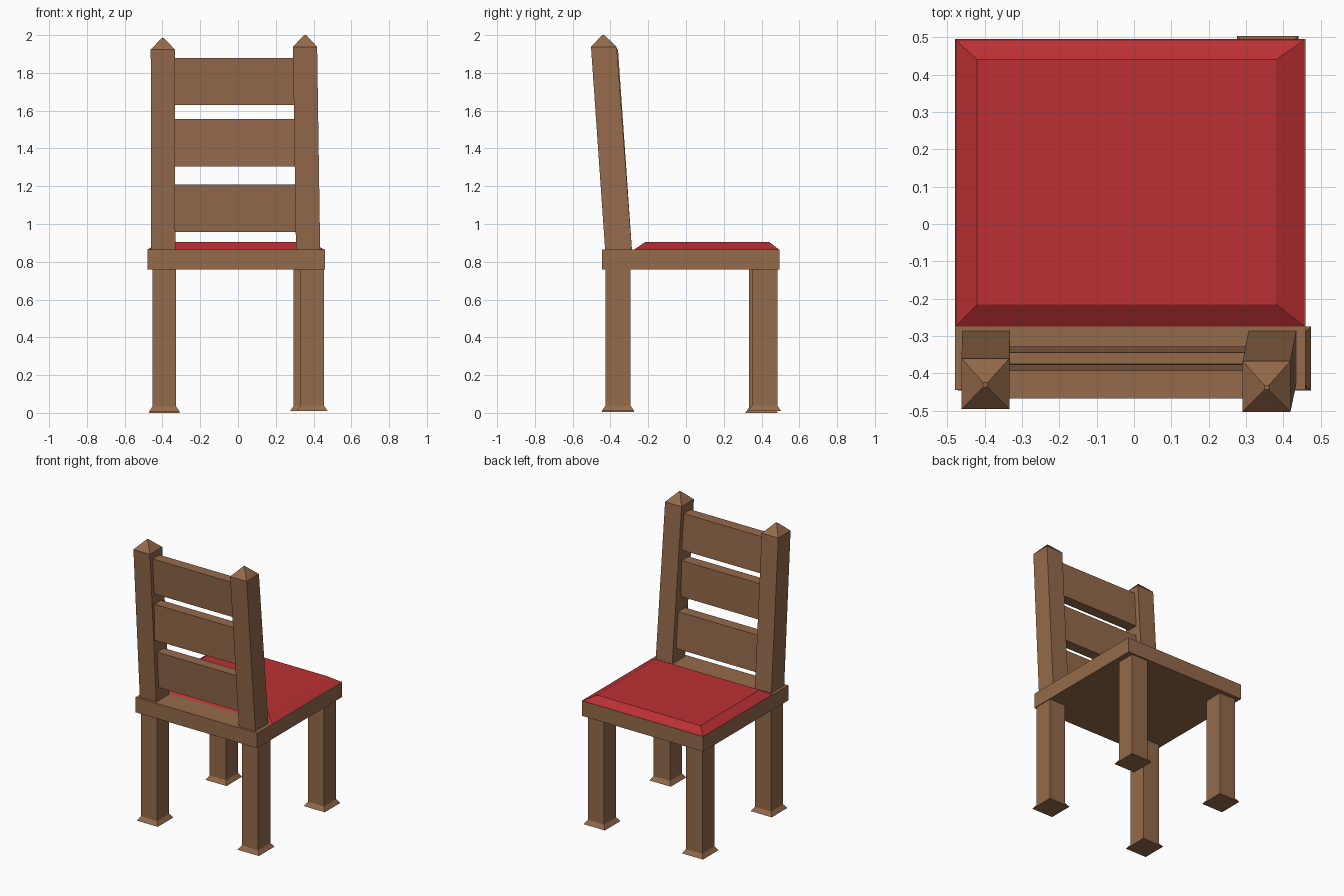
import bpy, bmesh

if "Cube" in bpy.data.objects:
    bpy.data.objects.remove(bpy.data.objects["Cube"])

def material(name, color):
    m = bpy.data.materials.new(name)
    m.diffuse_color = (*color, 1)
    m.use_nodes = True
    m.node_tree.nodes["Principled BSDF"].inputs["Base Color"].default_value = m.diffuse_color
    return m

wood = material("wood", (0.30, 0.145, 0.07))
red = material("red_cushion", (0.50, 0.03, 0.035))

def loft(name, rings, mat):
    """Stack rectangular rings (x0, x1, y0, y1, z) into one closed solid."""
    bm = bmesh.new()
    loops = [[bm.verts.new(p) for p in ((a, c, z), (b, c, z), (b, d, z), (a, d, z))]
             for a, b, c, d, z in rings]
    for lo, hi in zip(loops, loops[1:]):
        for i in range(4):
            j = (i + 1) % 4
            bm.faces.new((lo[i], lo[j], hi[j], hi[i]))
    bm.faces.new(loops[0][::-1])
    bm.faces.new(loops[-1])
    me = bpy.data.meshes.new(name)
    bm.to_mesh(me)
    bm.free()
    me.materials.append(mat)
    ob = bpy.data.objects.new(name, me)
    bpy.context.collection.objects.link(ob)
    return ob

def rect(x, y, hx, hy, z):
    return (x - hx, x + hx, y - hy, y + hy, z)

# Seat board and bevelled cushion
loft("seat", [(-0.48, 0.46, -0.445, 0.495, 0.76), (-0.48, 0.46, -0.445, 0.495, 0.865)], wood)
loft("cushion", [(-0.48, 0.46, -0.277, 0.495, 0.863), (-0.42, 0.38, -0.215, 0.44, 0.905)], red)

# Legs with flared feet
for name, x, y, z in (("front_left_leg", -0.39, -0.36, 0.005),
                      ("front_right_leg", 0.392, -0.36, 0.01),
                      ("back_left_leg", -0.39, 0.40, 0.0),
                      ("back_right_leg", 0.358, 0.417, 0.01)):
    loft(name, [rect(x, y, 0.082, 0.086, z), rect(x, y, 0.063, 0.067, z + 0.028),
                rect(x, y, 0.063, 0.067, 0.77)], wood)

# Leaning back posts with pointed caps
for name, xb, xt, yt, tip in (("left_post", -0.396, -0.398, -0.428, 1.985),
                              ("right_post", 0.371, 0.355, -0.435, 2.0)):
    loft(name, [rect(xb, -0.357, 0.064, 0.071, 0.86), rect(xt, yt, 0.064, 0.068, tip - 0.062),
                rect(xt, yt - 0.003, 0.006, 0.006, tip)], wood)

# Back slats: rear edge at the bottom and at the top
for name, z0, z1, yb, yt in (("lower_slat", 0.957, 1.21, -0.328, -0.344),
                             ("middle_slat", 1.305, 1.557, -0.373, -0.375),
                             ("top_slat", 1.63, 1.88, -0.376, -0.392)):
    loft(name, [(-0.36, 0.34, yb - 0.075, yb, z0), (-0.36, 0.34, yt - 0.075, yt, z1)], wood)
